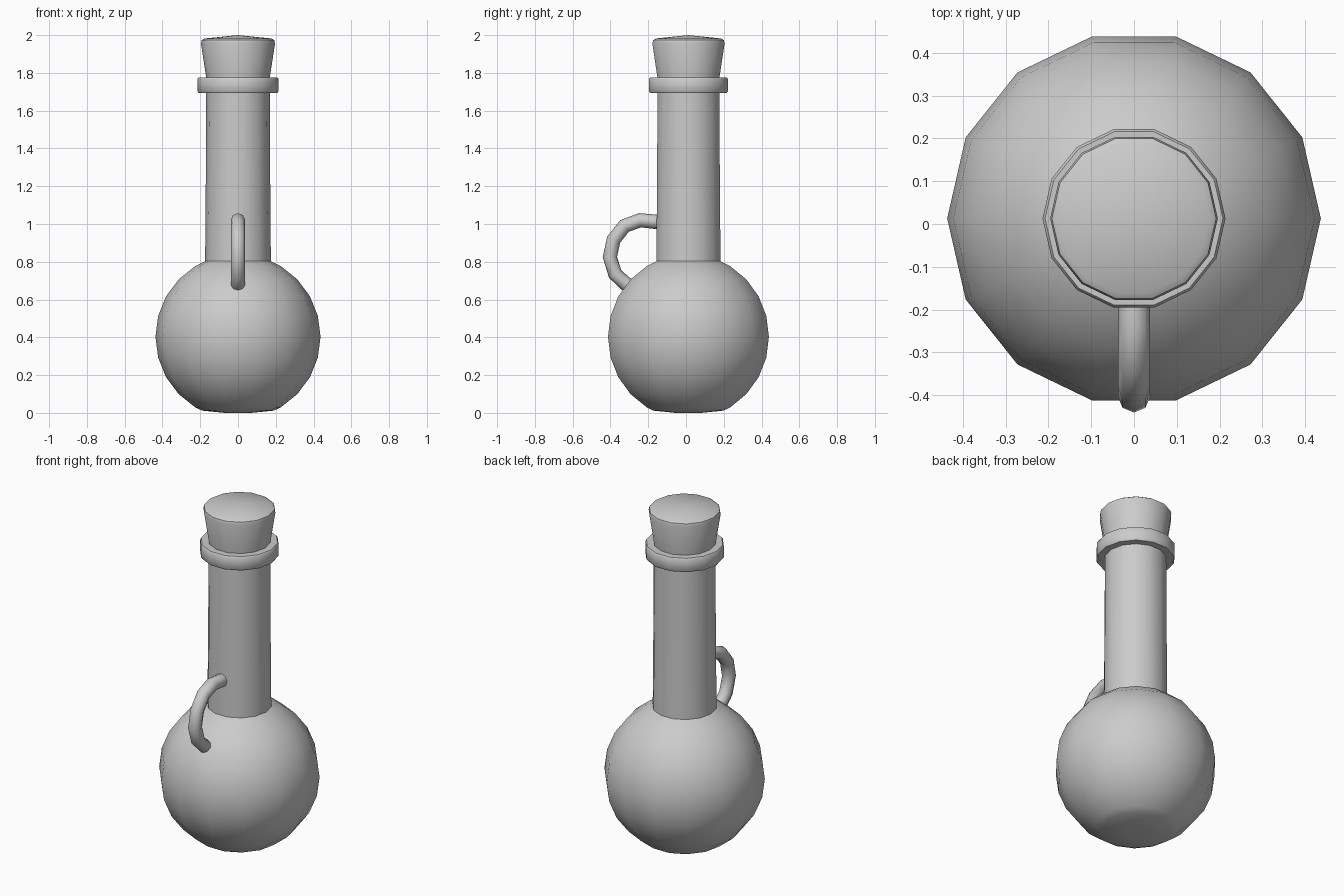
import bpy, bmesh
from math import sin, cos, pi, radians
from mathutils import Vector

if "Cube" in bpy.data.objects:
    bpy.data.objects.remove(bpy.data.objects["Cube"])

CY = 0.013   # the bottle axis sits slightly behind the centre
SIDES = 14


def finish(bm, name, angle):
    bmesh.ops.recalc_face_normals(bm, faces=bm.faces)
    mesh = bpy.data.meshes.new(name)
    bm.to_mesh(mesh)
    bm.free()
    ob = bpy.data.objects.new(name, mesh)
    bpy.context.collection.objects.link(ob)
    bpy.ops.object.select_all(action='DESELECT')
    ob.select_set(True)
    bpy.context.view_layer.objects.active = ob
    bpy.ops.object.shade_smooth_by_angle(angle=radians(angle))
    return ob


def skin(bm, rings, closed=False):
    pairs = list(zip(rings, rings[1:]))
    if closed:
        pairs.append((rings[-1], rings[0]))
    for a, b in pairs:
        n = max(len(a), len(b))
        for i in range(n):
            j = (i + 1) % n
            if len(a) == 1:
                bm.faces.new((a[0], b[i], b[j]))
            elif len(b) == 1:
                bm.faces.new((a[i], a[j], b[0]))
            else:
                bm.faces.new((a[i], a[j], b[j], b[i]))


def lathe(name, profile, closed=False, angle=40):
    bm = bmesh.new()
    rings = []
    for r, z in profile:
        n = SIDES if r > 0 else 1
        rings.append([bm.verts.new((r * cos(2 * pi * i / n), CY + r * sin(2 * pi * i / n), z))
                      for i in range(n)])
    skin(bm, rings, closed)
    return finish(bm, name, angle)


# Round flask body running up into the straight neck
body = [(0, 0), (0.07, 0.0), (0.19, 0.012)]
for k in range(-4, 5):
    a = radians(66 * k / 4.5)
    body.append((0.437 * cos(a), 0.403 + 0.437 * sin(a)))
body += [(0.174, 0.803), (0.170, 1.30), (0.168, 1.76), (0, 1.76)]
lathe("flask_body", body, angle=50)

# Lip collar around the mouth
lathe("lip_collar", [(0.16, 1.694), (0.208, 1.694), (0.214, 1.702), (0.214, 1.768),
                     (0.208, 1.776), (0.16, 1.776)], closed=True)

# Tapered stopper with a shallow domed top
lathe("stopper", [(0, 1.74), (0.163, 1.74), (0.196, 1.955), (0.192, 1.973),
                  (0.178, 1.982), (0, 2.0)])

# Loop handle: an eight-sided tube along a path in the y-z plane
path = [Vector((0, y, z)) for y, z in
        [(-0.12, 1.008), (-0.165, 1.012), (-0.243, 1.020), (-0.325, 0.990),
         (-0.383, 0.917), (-0.403, 0.825), (-0.375, 0.735), (-0.318, 0.683),
         (-0.26, 0.65)]]
bm = bmesh.new()
rings = []
for i, p in enumerate(path):
    t = (path[min(i + 1, len(path) - 1)] - path[max(i - 1, 0)]).normalized()
    side = Vector((1, 0, 0))
    up = t.cross(side)
    rings.append([bm.verts.new(p + 0.038 * (cos(k * pi / 4) * side + sin(k * pi / 4) * up))
                  for k in range(8)])
skin(bm, rings)
bm.faces.new(rings[0])
bm.faces.new(rings[-1])
finish(bm, "handle", 60)
